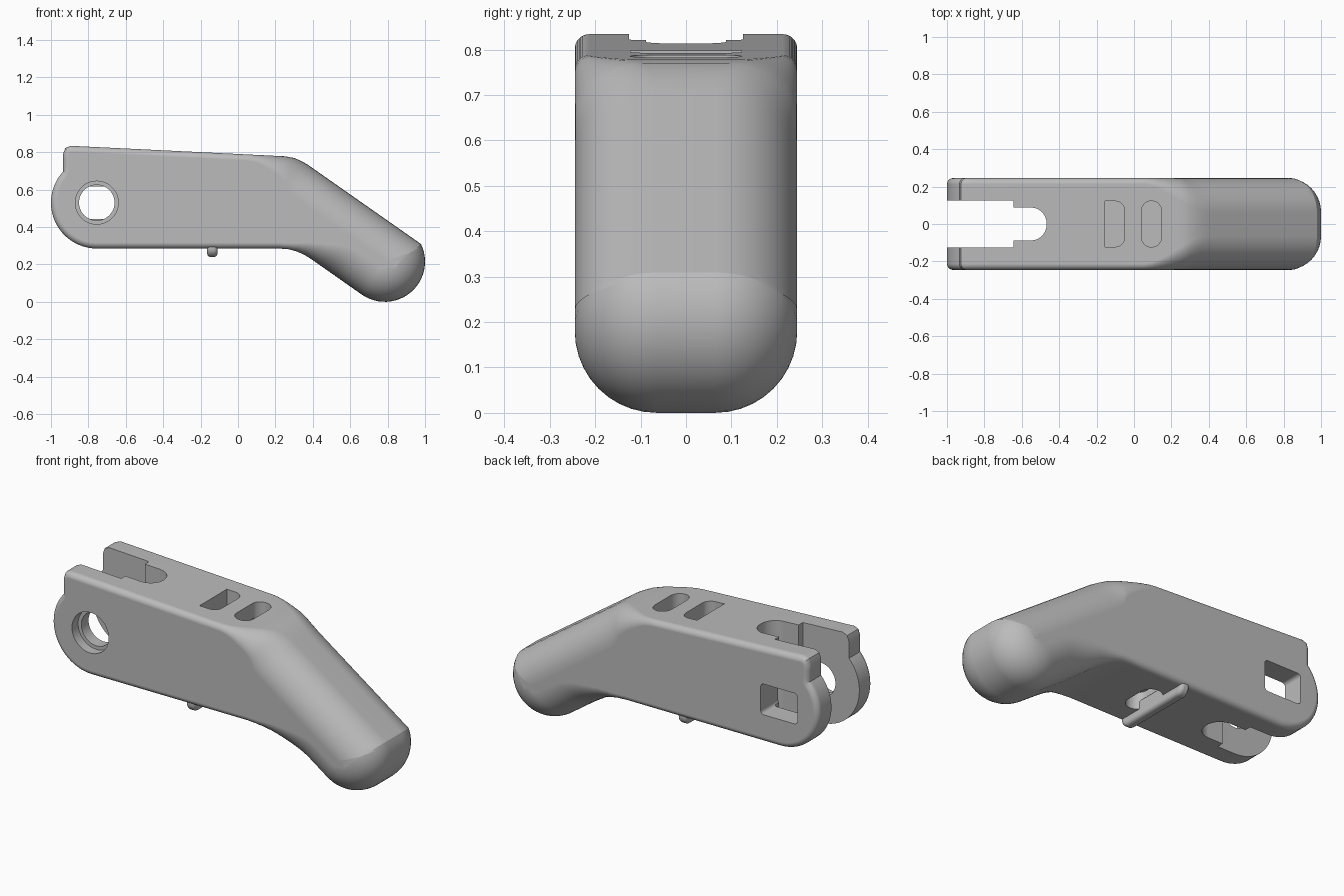
import bpy, bmesh, math
from mathutils import Vector

if "Cube" in bpy.data.objects:
    bpy.data.objects.remove(bpy.data.objects["Cube"])

HALF = 0.245                      # half width of the body
grey = bpy.data.materials.new("plain_grey")
grey.use_nodes = True
COLOUR = (0.5, 0.5, 0.5, 1)
grey.diffuse_color = COLOUR
grey.node_tree.nodes["Principled BSDF"].inputs["Base Color"].default_value = COLOUR


def add_object(name, bm):
    bmesh.ops.recalc_face_normals(bm, faces=bm.faces)
    mesh = bpy.data.meshes.new(name)
    bm.to_mesh(mesh)
    bm.free()
    mesh.materials.append(grey)
    obj = bpy.data.objects.new(name, mesh)
    bpy.context.collection.objects.link(obj)
    return obj


def skin(name, rows):
    """Closed solid through matching rings of points."""
    bm = bmesh.new()
    rings = [[bm.verts.new(p) for p in row] for row in rows]
    count = len(rings[0])
    for a, b in zip(rings, rings[1:]):
        for i in range(count):
            j = (i + 1) % count
            bm.faces.new((a[i], a[j], b[j], b[i]))
    bm.faces.new(rings[0])
    bm.faces.new(rings[-1])
    return add_object(name, bm)


def arc(cx, cz, radius, start, end, steps):
    angles = [math.radians(start + (end - start) * i / steps) for i in range(steps + 1)]
    return [Vector((cx + radius * math.cos(a), cz + radius * math.sin(a))) for a in angles]


def rounded_rect(u0, u1, v0, v1, r, steps=8):
    pts = []
    for i, (u, v) in enumerate([(u1 - r, v1 - r), (u0 + r, v1 - r),
                                (u0 + r, v0 + r), (u1 - r, v0 + r)]):
        pts += arc(u, v, r, 90 * i, 90 * i + 90, steps)
    return pts


def prism(name, pts, axis, low, high):
    place = {"x": lambda p, d: (d, p.x, p.y),
             "y": lambda p, d: (p.x, d, p.y),
             "z": lambda p, d: (p.x, p.y, d)}[axis]
    return skin(name, [[place(p, d) for p in pts] for d in (low, high)])


def activate(obj):
    bpy.ops.object.select_all(action="DESELECT")
    bpy.context.view_layer.objects.active = obj
    obj.select_set(True)


def cut(obj, tool):
    tool.hide_render = True
    mod = obj.modifiers.new("cut", "BOOLEAN")
    mod.operation = "DIFFERENCE"
    mod.solver = "EXACT"
    mod.object = tool
    activate(obj)
    bpy.ops.object.modifier_apply(modifier=mod.name)
    bpy.data.objects.remove(tool)


def smoothstep(a, b, x):
    t = min(max((x - a) / (b - a), 0), 1)
    return t * t * (3 - 2 * t)


# Side outline, clockwise: top edge, bend, grip end, underside, pivot lobe
outline = [Vector(p) for p in [(-0.935, 0.79), (-0.924, 0.822), (-0.895, 0.834),
                               (0.25, 0.778), (0.3, 0.769), (0.335, 0.754), (0.37, 0.735)]]
outline += arc(0.785, 0.215, 0.215, 26, -125, 24)
outline += [Vector(p) for p in [(0.39, 0.2295), (0.355, 0.251), (0.315, 0.269),
                                (0.27, 0.281), (0.22, 0.285)]]
outline += arc(-0.755, 0.53, 0.245, -90, -222.7, 24)

# Subdivide long runs so the edge rounding can grow gradually
dense = []
for a, b in zip(outline, outline[1:] + outline[:1]):
    n = max(1, math.ceil((b - a).length / 0.04))
    dense += [a.lerp(b, i / n) for i in range(n)]


def rounding(p):
    start, end = (0.05, 0.4) if p.y > 0.5 else (0.25, 0.55)
    return 0.032 + 0.148 * smoothstep(start, end, p.x)


# Body: outline pulled inward along an arc toward each side face
edge = []
for i, p in enumerate(dense):
    t1 = (p - dense[i - 1]).normalized()
    t2 = (dense[(i + 1) % len(dense)] - p).normalized()
    n1, n2 = Vector((t1.y, -t1.x)), Vector((t2.y, -t2.x))
    edge.append((p, (n1 + n2) / (1 + n1.dot(n2)), rounding(p)))

STEPS = 10
rows = []
for side in (-1, 1):
    order = range(STEPS, -1, -1) if side < 0 else range(STEPS + 1)
    for k in order:
        a = math.pi / 2 * k / STEPS
        row = []
        for p, n, r in edge:
            q = p + n * r * (1 - math.cos(a))
            row.append((q.x, side * (HALF - r + r * math.sin(a)), q.y))
        rows.append(row)
body = skin("handle_body", rows)

# Fork slot with a narrower rounded throat
cut(body, prism("fork_cut", rounded_rect(-1.2, -0.645, -0.125, 0.125, 0.004, 2), "z", -0.1, 1))
cut(body, prism("throat_cut", rounded_rect(-0.85, -0.467, -0.088, 0.088, 0.085, 12), "z", -0.1, 1))

# Pivot: stepped round bore in the front prong, square socket in the back prong
PX, PZ = -0.755, 0.53
cut(body, prism("bore_cut", arc(PX, PZ, 0.095, 0, 352.5, 47), "y", -0.4, 0))
cut(body, prism("counterbore_cut", arc(PX, PZ, 0.115, 0, 352.5, 47), "y", -0.4, -0.19))
cut(body, prism("socket_cut", rounded_rect(PX - 0.115, PX + 0.115, PZ - 0.087, PZ + 0.087, 0.02), "y", 0, 0.4))

# Strap openings on top, joined by a tunnel under the bridge
d_shape = [Vector((-0.155, 0.122)), Vector((-0.155, -0.122))]
d_shape += arc(-0.1, -0.072, 0.05, -90, 0, 8) + arc(-0.1, 0.072, 0.05, 0, 90, 8)
cut(body, prism("square_opening_cut", d_shape, "z", 0.62, 1))
cut(body, prism("round_opening_cut", rounded_rect(0.04, 0.147, -0.123, 0.123, 0.053), "z", 0.62, 1))
cut(body, prism("tunnel_cut", rounded_rect(-0.1, 0.1, 0.625, 0.70, 0.02), "y", -0.1, 0.1))

# Opening on the underside, beside the bar
cut(body, prism("under_opening_cut", rounded_rect(-0.125, -0.005, -0.11, 0.11, 0.058), "z", 0.1, 0.38))

# Cross bar below the body
bar = prism("under_bar", rounded_rect(-0.235, 0.235, 0.24, 0.34, 0.045), "x", -0.165, -0.11)
bevel = bar.modifiers.new("soft_edges", "BEVEL")
bevel.width = 0.018
bevel.segments = 4
bevel.limit_method = "ANGLE"
bevel.angle_limit = math.radians(50)

for obj in (body, bar):
    activate(obj)
    bpy.ops.object.shade_smooth_by_angle(angle=math.radians(25))
    weighted = obj.modifiers.new("clean_shading", "WEIGHTED_NORMAL")
    weighted.keep_sharp = True
